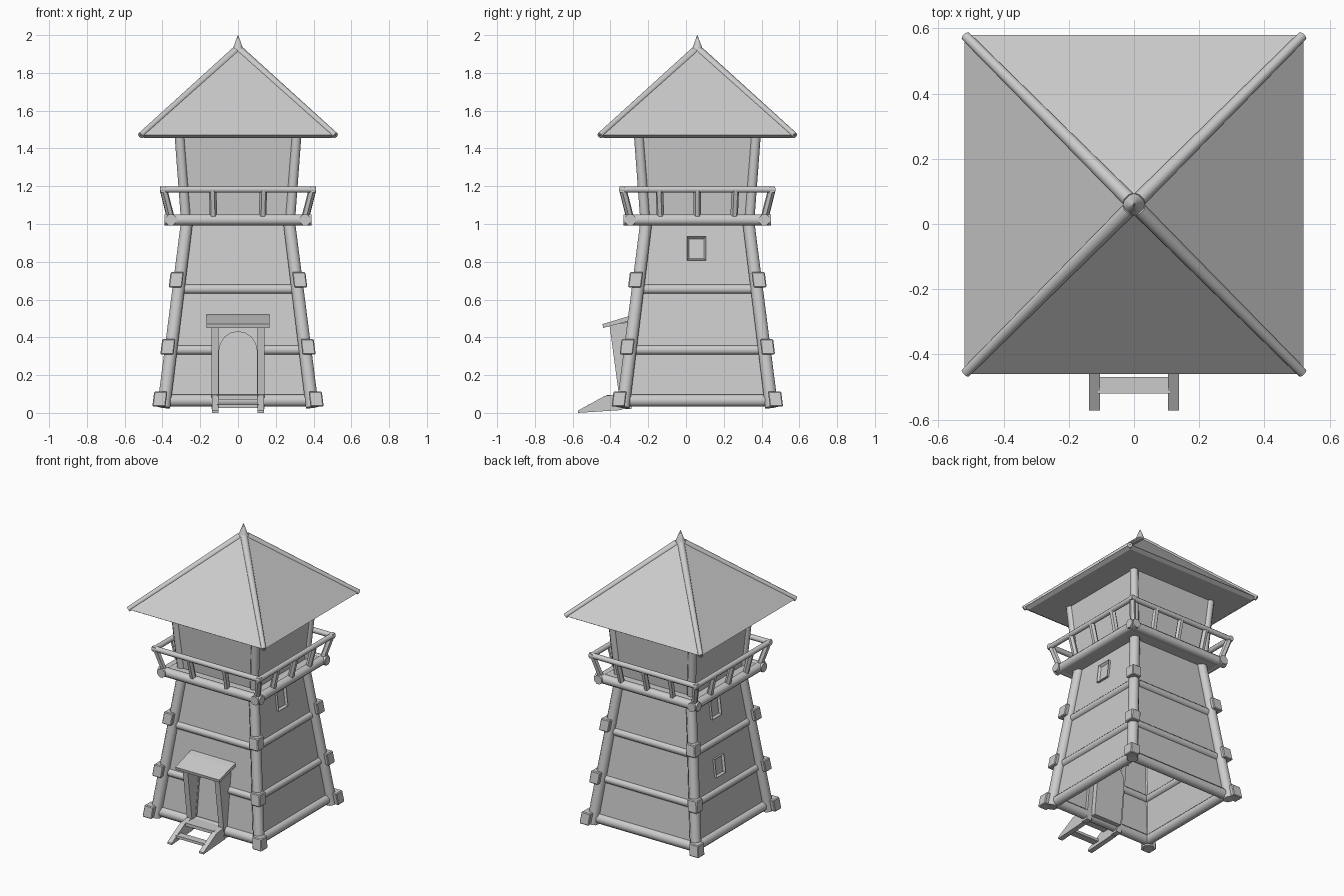
import bpy, bmesh
from math import pi, cos, sin, radians
from mathutils import Vector, Matrix

if "Cube" in bpy.data.objects:
    bpy.data.objects.remove(bpy.data.objects["Cube"])

CY = 0.06                      # tower axis sits slightly behind the origin
AXIS = Matrix.Translation((0, CY, 0))
TURNS = [Matrix.Rotation(i * pi / 2, 4, 'Z') for i in range(4)]   # front, right, back, left


def finish(bm, name, smooth=True, move=True):
    if move:
        bm.transform(AXIS)
    me = bpy.data.meshes.new(name)
    bm.to_mesh(me)
    bm.free()
    ob = bpy.data.objects.new(name, me)
    bpy.context.collection.objects.link(ob)
    bpy.ops.object.select_all(action='DESELECT')
    ob.select_set(True)
    bpy.context.view_layer.objects.active = ob
    if smooth:
        bpy.ops.object.shade_smooth_by_angle(angle=radians(50))
    return ob


def rod(bm, p, q, r1, r2=None, n=8):
    """Round log from p to q."""
    p, q = Vector(p), Vector(q)
    d = q - p
    m = Matrix.Translation((p + q) / 2) @ d.to_track_quat('Z', 'Y').to_matrix().to_4x4() \
        @ Matrix.Rotation(pi / n, 4, 'Z')
    bmesh.ops.create_cone(bm, cap_ends=True, segments=n, radius1=r1,
                          radius2=r1 if r2 is None else r2, depth=d.length, matrix=m)


def box(bm, centre, size, rot=None):
    m = Matrix.Translation(centre) @ (rot or Matrix()) @ Matrix.Diagonal((*size, 1))
    return bmesh.ops.create_cube(bm, size=1, matrix=m)['verts']


def square_loft(bm, rings, cap=True):
    """Square rings given as (half width, z), bottom to top."""
    loops = [[bm.verts.new((sx * h, sy * h, z)) for sx, sy in ((-1, -1), (1, -1), (1, 1), (-1, 1))]
             for h, z in rings]
    for a, b in zip(loops, loops[1:]):
        for i in range(4):
            j = (i + 1) % 4
            bm.faces.new((a[i], a[j], b[j], b[i]))
    if cap:
        bm.faces.new(loops[0][::-1])
        bm.faces.new(loops[-1])


def prism(bm, pts, t0, t1, axis='X'):
    """Extrude a closed outline: yz outline along x, or xz outline along y."""
    f = (lambda a, b, t: (t, a, b)) if axis == 'X' else (lambda a, b, t: (a, t, b))
    A = [bm.verts.new(f(a, b, t0)) for a, b in pts]
    B = [bm.verts.new(f(a, b, t1)) for a, b in pts]
    n = len(pts)
    fs = [bm.faces.new(A), bm.faces.new(B[::-1])]
    fs += [bm.faces.new((A[i], B[i], B[(i + 1) % n], A[(i + 1) % n])) for i in range(n)]
    bmesh.ops.recalc_face_normals(bm, faces=fs)


def post_at(z):                # lower corner post axis
    return 0.397 - 0.125 * z


def wall_at(z):                # lower wall face
    return 0.388 - 0.118 * z


def arch(w, z0, z1):
    return [(-w, z0), (w, z0)] + [(w * cos(i * pi / 8), z1 - w + w * sin(i * pi / 8)) for i in range(9)]


# lower wall: open-bottomed tapered shell with an arched doorway
bm = bmesh.new()
square_loft(bm, [(wall_at(0.04), 0.04), (wall_at(1.0), 1.0)], cap=False)
wall = finish(bm, "lower_wall", smooth=False)
bm = bmesh.new()
prism(bm, arch(0.1, 0.08, 0.43), -0.5, -0.1, 'Y')
cutter = finish(bm, "door_cutter", smooth=False, move=False)
cutter.hide_render = True
mod = wall.modifiers.new("thickness", 'SOLIDIFY')
mod.thickness, mod.offset = 0.02, -1
mod = wall.modifiers.new("doorway", 'BOOLEAN')
mod.object, mod.operation, mod.solver = cutter, 'DIFFERENCE', 'EXACT'
bpy.context.view_layer.objects.active = wall
for name in ("thickness", "doorway"):
    bpy.ops.object.modifier_apply(modifier=name)
bpy.data.objects.remove(cutter)

# upper room, flaring outwards
bm = bmesh.new()
square_loft(bm, [(0.288, 1.03), (0.322, 1.46)])
finish(bm, "upper_wall", smooth=False)

# corner posts, lower and upper
bm = bmesh.new()
for T in TURNS:
    a, b = post_at(0.03), post_at(1.0)
    rod(bm, T @ Vector((a, -a, 0.03)), T @ Vector((b, -b, 1.0)), 0.037, 0.034)
    rod(bm, T @ Vector((0.277, -0.277, 1.03)), T @ Vector((0.309, -0.309, 1.46)), 0.028)
finish(bm, "corner_posts")

# blocky sleeves around the posts
bm = bmesh.new()
lean = Matrix.Shear('XY', 4, (-0.125, 0.125))
for T in TURNS:
    for z, out in ((0.073, 0.026), (0.35, 0.018), (0.705, 0.018)):
        h = post_at(z) + out
        vs = box(bm, (h, -h, z), (0.07, 0.07, 0.08), lean)
        bmesh.ops.transform(bm, matrix=T, verts=vs)
bmesh.ops.bevel(bm, geom=bm.edges[:], offset=0.005, segments=1, affect='EDGES')
finish(bm, "post_sleeves", smooth=False)

# horizontal wall beams; the front middle one stops at the doorway
bm = bmesh.new()
for i, T in enumerate(TURNS):
    for z, r in ((0.065, 0.034), (0.333, 0.026), (0.655, 0.026)):
        h, e = wall_at(z) - 0.006, post_at(z)
        spans = [(-e, -0.12), (0.12, e)] if i == 0 and z == 0.333 else [(-e, e)]
        for a, b in spans:
            rod(bm, T @ Vector((a, -h, z)), T @ Vector((b, -h, z)), r)
finish(bm, "wall_beams")

# balcony floor with round edge logs
bm = bmesh.new()
square_loft(bm, [(0.355, 0.995), (0.355, 1.045)])
finish(bm, "balcony_floor", smooth=False)
bm = bmesh.new()
for T in TURNS:
    rod(bm, T @ Vector((-0.39, -0.355, 1.022)), T @ Vector((0.39, -0.355, 1.022)), 0.031)
finish(bm, "balcony_edge")

# railing with outward leaning balusters
bm = bmesh.new()
for i, T in enumerate(TURNS):
    rod(bm, T @ Vector((-0.412, -0.397, 1.183)), T @ Vector((0.412, -0.397, 1.183)), 0.018)
    for x in ((-0.13, 0.13) if i == 0 else (-0.195, 0, 0.195)):
        rod(bm, T @ Vector((x, -0.36, 1.04)), T @ Vector((x * 1.03, -0.395, 1.18)), 0.02, n=6)
    rod(bm, T @ Vector((0.357, -0.357, 1.04)), T @ Vector((0.393, -0.393, 1.18)), 0.02, n=6)
finish(bm, "balcony_railing")

# pyramid roof with a flat underside
bm = bmesh.new()
square_loft(bm, [(0.495, 1.455), (0.52, 1.47), (0.02, 1.925)])
finish(bm, "roof", smooth=False)

# hip logs sunk into the roof, and pointed finial
bm = bmesh.new()
for T in TURNS:
    rod(bm, T @ Vector((0.516, -0.516, 1.468)), T @ Vector((0.015, -0.015, 1.912)), 0.016, 0.024)
finish(bm, "roof_hips")
bm = bmesh.new()
rod(bm, (0, 0, 1.885), (0, 0, 1.935), 0.05, 0.027)
rod(bm, (0, 0, 1.935), (0, 0, 2.0), 0.027, 0.001)
finish(bm, "roof_finial")

# small windows: leaning frames with a sunken pane
bm = bmesh.new()
for side, y, z in ((1, -0.005, 0.87), (-1, 0.04, 0.87), (-1, 0.06, 0.49)):
    vs = box(bm, (side * wall_at(z), y, z), (0.03, 0.1, 0.125), Matrix.Rotation(side * -0.118, 4, 'Y'))
    face = max({f for v in vs for f in v.link_faces}, key=lambda f: side * f.calc_center_median().x)
    bmesh.ops.inset_region(bm, faces=[face], thickness=0.015, depth=-0.014)
finish(bm, "windows", smooth=False)

# arched door block filling the opening, leaning with the wall
bm = bmesh.new()
prism(bm, arch(0.106, 0.05, 0.436), -0.373, -0.32, 'Y')
for v in bm.verts:
    v.co.y += 0.118 * v.co.z
finish(bm, "door", smooth=False)

# porch jambs leaning out to carry the awning, with a lintel between
bm = bmesh.new()
for s in (-1, 1):
    prism(bm, [(-0.29, 0.02), (-0.345, 0.02), (-0.405, 0.465), (-0.24, 0.49)], s * 0.102, s * 0.14)
prism(bm, [(-0.25, 0.45), (-0.38, 0.45), (-0.38, 0.475), (-0.25, 0.495)], -0.105, 0.105)
finish(bm, "door_jambs", smooth=False, move=False)

# awning over the door
bm = bmesh.new()
prism(bm, [(-0.438, 0.45), (-0.442, 0.47), (-0.31, 0.51), (-0.25, 0.525), (-0.25, 0.5)], -0.168, 0.168)
finish(bm, "door_awning", smooth=False, move=False)

# entrance steps: two stringers and two treads
bm = bmesh.new()
for s in (-1, 1):
    prism(bm, [(-0.572, 0.0), (-0.572, 0.012), (-0.43, 0.09), (-0.34, 0.1), (-0.34, 0.015), (-0.42, 0.01)],
          s * 0.104, s * 0.138)
box(bm, (0, -0.495, 0.036), (0.22, 0.05, 0.018))
box(bm, (0, -0.375, 0.083), (0.22, 0.09, 0.022))
finish(bm, "entrance_steps", smooth=False, move=False)
